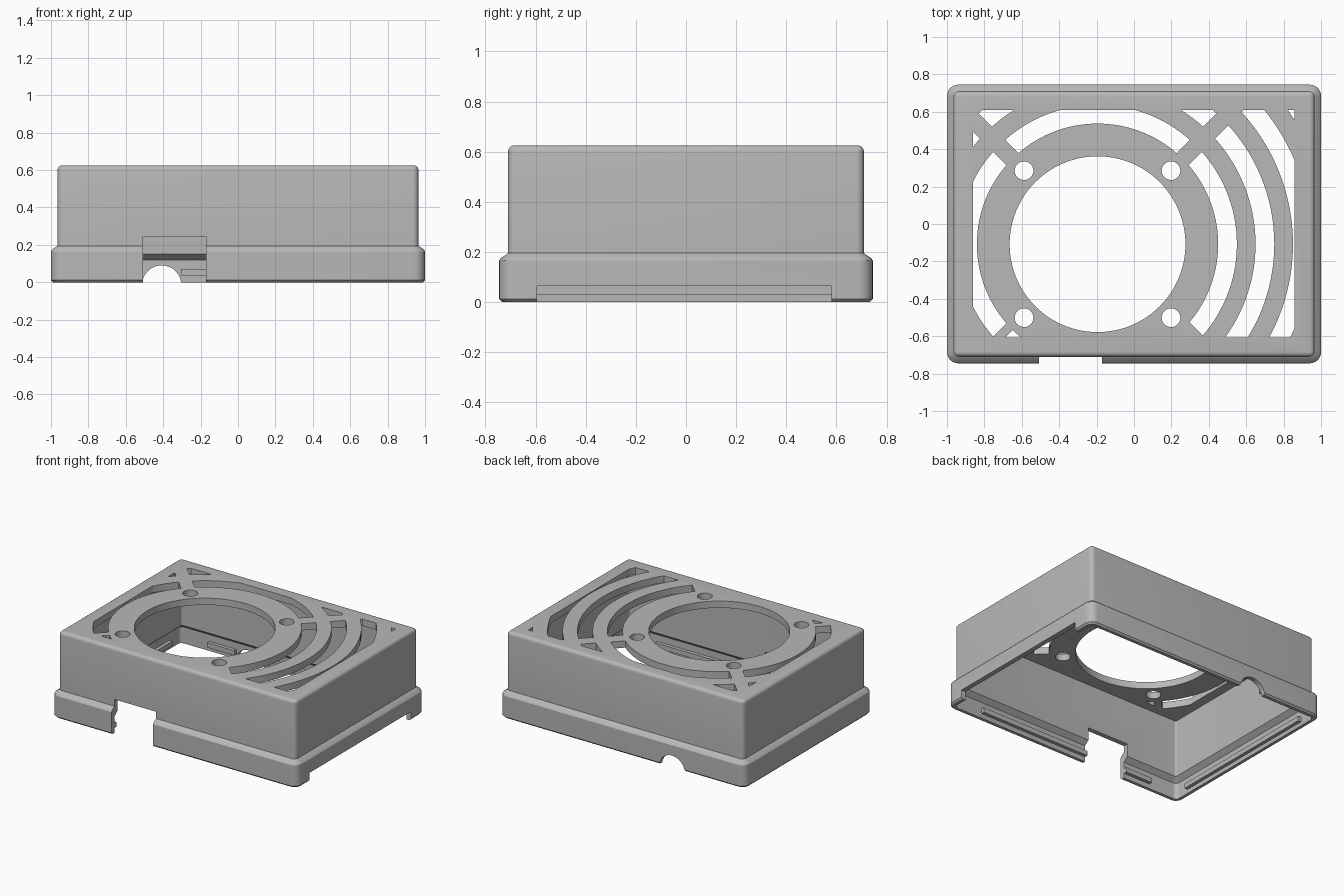
import bpy, bmesh, math
from mathutils import Matrix, Vector

cube = bpy.data.objects.get("Cube")
if cube:
    bpy.data.objects.remove(cube, do_unlink=True)

grey = bpy.data.materials.new("light_grey_plastic")
grey.use_nodes = True
GREY = (0.48, 0.48, 0.48, 1)
grey.diffuse_color = GREY
grey.node_tree.nodes["Principled BSDF"].inputs["Base Color"].default_value = GREY


def finish(name, bm):
    bmesh.ops.recalc_face_normals(bm, faces=bm.faces)
    mesh = bpy.data.meshes.new(name)
    bm.to_mesh(mesh)
    bm.free()
    mesh.materials.append(grey)
    obj = bpy.data.objects.new(name, mesh)
    bpy.context.collection.objects.link(obj)
    return obj


def loft(name, loops, closed=False):
    """Bridge matching point loops; cap the ends unless the loft closes on itself."""
    bm = bmesh.new()
    rings = [[bm.verts.new(p) for p in loop] for loop in loops]
    pairs = list(zip(rings, rings[1:]))
    if closed:
        pairs.append((rings[-1], rings[0]))
    else:
        bm.faces.new(rings[0])
        bm.faces.new(rings[-1])
    for a, b in pairs:
        for i in range(len(a)):
            j = (i + 1) % len(a)
            bm.faces.new((a[i], a[j], b[j], b[i]))
    return finish(name, bm)


def rounded_rect(hx, hy, r, z, steps=6):
    points = []
    for quarter, (sx, sy) in enumerate(((1, 1), (-1, 1), (-1, -1), (1, -1))):
        for i in range(steps + 1):
            a = math.pi / 2 * (quarter + i / steps)
            points.append((sx * (hx - r) + r * math.cos(a),
                           sy * (hy - r) + r * math.sin(a), z))
    return points


def circle(cx, cy, r, z, n=96):
    return [(cx + r * math.cos(math.tau * i / n),
             cy + r * math.sin(math.tau * i / n), z) for i in range(n)]


def box(name, lo, hi, matrix=Matrix()):
    bm = bmesh.new()
    lo, hi = Vector(lo), Vector(hi)
    bmesh.ops.create_cube(bm, size=1, matrix=matrix @ Matrix.Translation((lo + hi) / 2)
                          @ Matrix.Diagonal((*(hi - lo), 1)))
    return finish(name, bm)


def boolean(target, tool, operation="DIFFERENCE"):
    tool.hide_render = True
    mod = target.modifiers.new("cut", "BOOLEAN")
    mod.operation, mod.object, mod.solver = operation, tool, "EXACT"
    bpy.context.view_layer.objects.active = target
    bpy.ops.object.modifier_apply(modifier=mod.name)
    bpy.data.objects.remove(tool, do_unlink=True)


# Outer shell: flared skirt, straight body, rounded top edge
profile = [(0.012, 0, 0.05), (0, 0.012, 0.06), (0, 0.165, 0.06), (0.006, 0.175, 0.055),
           (0.035, 0.195, 0.03)]
for i in range(5):
    a = math.pi / 2 * i / 4
    profile.append((0.06 - 0.025 * math.cos(a), 0.6 + 0.025 * math.sin(a),
                    0.03 - 0.02 * i / 4))
case = loft("fan_case", [rounded_rect(1 - d, 0.745 - d, r, z) for d, z, r in profile])

# Hollow interior, wider inside the skirt
inside = [(0.035, -0.1, 0.03), (0.035, 0.12, 0.03), (0.07, 0.15, 0.012), (0.07, 0.575, 0.012)]
boolean(case, loft("cavity", [rounded_rect(1 - d, 0.745 - d, r, z) for d, z, r in inside]))

# Fan opening and screw holes
FX, FY, LOW, HIGH = -0.195, -0.108, 0.5, 0.8
holes = [(0, 0, 0.47)] + [(sx * 0.393, sy * 0.393, 0.05) for sx in (-1, 1) for sy in (-1, 1)]
for dx, dy, r in holes:
    n = 96 if r > 0.1 else 32
    boolean(case, loft("hole", [circle(FX + dx, FY + dy, r, z, n) for z in (LOW, HIGH)]))

# Concentric vent slots, trimmed to a rectangle and split by diagonal struts
struts = [(45, -0.046, 0.046), (135, -0.046, 0.046), (225, -0.046, 0.003), (315, -0.12, 0.052)]
for k in range(4):
    r0 = 0.645 + 0.2 * k
    r1 = r0 + 0.1
    slot = loft("slot", [circle(FX, FY, r, z, 128) for r, z in
                         ((r0, LOW), (r1, LOW), (r1, HIGH), (r0, HIGH))], closed=True)
    boolean(slot, box("vent_area", (-0.86, -0.608, 0.4), (0.857, 0.61, 0.9)), "INTERSECT")
    for angle, side_a, side_b in struts:
        turn = Matrix.Translation((FX, FY, 0)) @ Matrix.Rotation(math.radians(angle), 4, "Z")
        boolean(slot, box("strut", (0.3, side_a, 0.3), (2, side_b, 1), turn))
    boolean(case, slot)

# Front connector notch, long side notch, round cable notch at the back
boolean(case, box("front_notch", (-0.508, -0.9, -0.1), (-0.17, -0.6, 0.245)))
boolean(case, box("side_notch", (0.9, -0.595, -0.1), (1.1, 0.58, 0.065)))
cable = [[(x, y, z) for x, z, _ in circle(-0.408, -0.015, 0.105, 0, 48)] for y in (0.6, 0.9)]
boolean(case, loft("cable_notch", cable))

# Snap ridges inside the skirt
ridges = {
    "front_ridge_short": ((-0.73, -0.715, 0.035), (-0.508, -0.685, 0.07)),
    "front_ridge_long": ((-0.17, -0.715, 0.035), (0.73, -0.685, 0.07)),
    "back_ridge_short": ((-0.73, 0.685, 0.035), (-0.51, 0.715, 0.07)),
    "back_ridge_long": ((-0.305, 0.685, 0.035), (0.73, 0.715, 0.07)),
    "side_ridge": ((-0.97, -0.595, 0.03), (-0.94, 0.58, 0.065)),
}
for name, (lo, hi) in ridges.items():
    box(name, lo, hi)

# Smooth the rounded edges, keep the cuts crisp
bpy.ops.object.select_all(action="DESELECT")
case.select_set(True)
bpy.context.view_layer.objects.active = case
bpy.ops.object.shade_smooth_by_angle(angle=math.radians(30))
